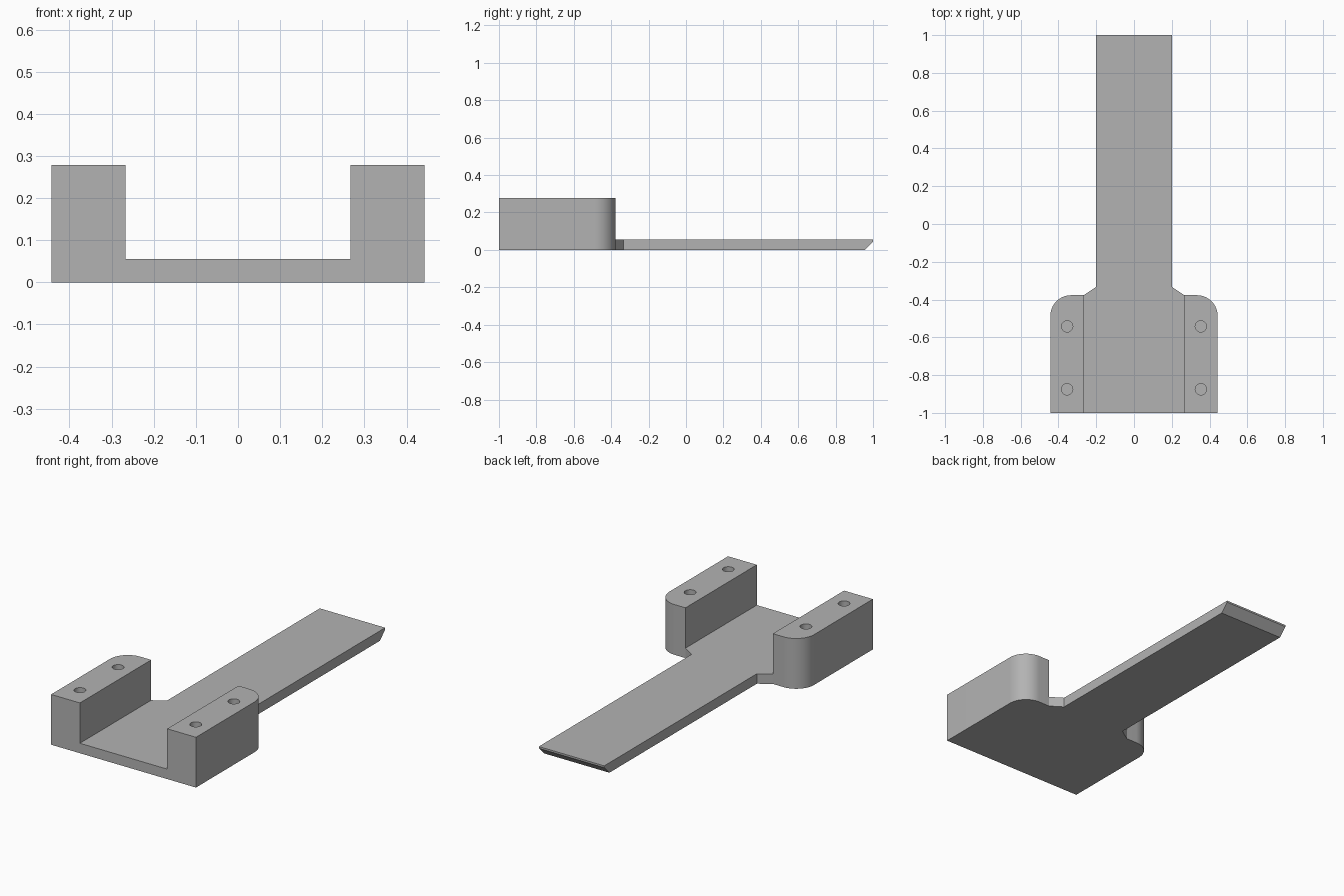
import bpy, bmesh, math
from mathutils import Vector

cube = bpy.data.objects.get("Cube")
if cube:
    bpy.data.objects.remove(cube, do_unlink=True)

HALF_W, INNER, ARM = 0.443, 0.267, 0.2      # half widths: base, channel, arm
HEIGHT, FLOOR = 0.278, 0.055
BACK, RADIUS = -0.377, 0.11                 # rear of the posts, corner radius

grey = bpy.data.materials.new("plain grey")
grey.use_nodes = True
colour = (0.45, 0.45, 0.45, 1)
grey.diffuse_color = colour
grey.node_tree.nodes["Principled BSDF"].inputs["Base Color"].default_value = colour


def prism(name, points, direction):
    """Extrude a closed outline of 3D points into a solid."""
    bm = bmesh.new()
    face = bm.faces.new([bm.verts.new(p) for p in points])
    ext = bmesh.ops.extrude_face_region(bm, geom=[face])
    verts = [g for g in ext["geom"] if isinstance(g, bmesh.types.BMVert)]
    bmesh.ops.translate(bm, verts=verts, vec=Vector(direction))
    bmesh.ops.recalc_face_normals(bm, faces=bm.faces)
    mesh = bpy.data.meshes.new(name)
    bm.to_mesh(mesh)
    bm.free()
    obj = bpy.data.objects.new(name, mesh)
    bpy.context.collection.objects.link(obj)
    mesh.materials.append(grey)
    return obj


def cut(body, cutter):
    """Subtract the cutter from the body, then discard it."""
    cutter.hide_render = True
    mod = body.modifiers.new("cut", "BOOLEAN")
    mod.operation, mod.solver, mod.object = "DIFFERENCE", "EXACT", cutter
    bpy.context.view_layer.objects.active = body
    bpy.ops.object.modifier_apply(modifier=mod.name)
    bpy.data.objects.remove(cutter, do_unlink=True)


def arc(cx, cy, r, start, end, steps):
    return [(cx + r * math.cos(start + (end - start) * i / steps),
             cy + r * math.sin(start + (end - start) * i / steps))
            for i in range(steps + 1)]


# Body: mirrored outline with rounded rear corners and the long arm
right = [(HALF_W, -1)]
right += arc(HALF_W - RADIUS, BACK - RADIUS, RADIUS, 0, math.pi / 2, 16)
right += [(INNER, BACK), (ARM, -0.333), (ARM, 1)]
outline = right + [(-x, y) for x, y in reversed(right)]
body = prism("bracket_body", [(x, y, 0) for x, y in outline], (0, 0, HEIGHT))

# Channel between the posts, clearing the arm as well
channel = [(-INNER, -1.1), (INNER, -1.1), (INNER, 1.1), (-INNER, 1.1)]
cut(body, prism("channel_cutter", [(x, y, FLOOR) for x, y in channel], (0, 0, 1)))

# Bevel under the arm tip
tip = [(0.945, -0.01), (1.01, 0.055), (1.01, -0.01)]
cut(body, prism("tip_cutter", [(-0.5, y, z) for y, z in tip], (1, 0, 0)))

# Blind screw holes in the posts
for x in (-0.354, 0.354):
    for y in (-0.875, -0.542):
        ring = arc(x, y, 0.03, 0, math.tau, 24)[:-1]
        cut(body, prism("hole_cutter", [(a, b, 0.1) for a, b in ring], (0, 0, 0.3)))

# Smooth the rounded corners and holes, keep edges sharp
bpy.ops.object.select_all(action="DESELECT")
body.select_set(True)
bpy.context.view_layer.objects.active = body
bpy.ops.object.shade_smooth_by_angle(angle=math.radians(30))
